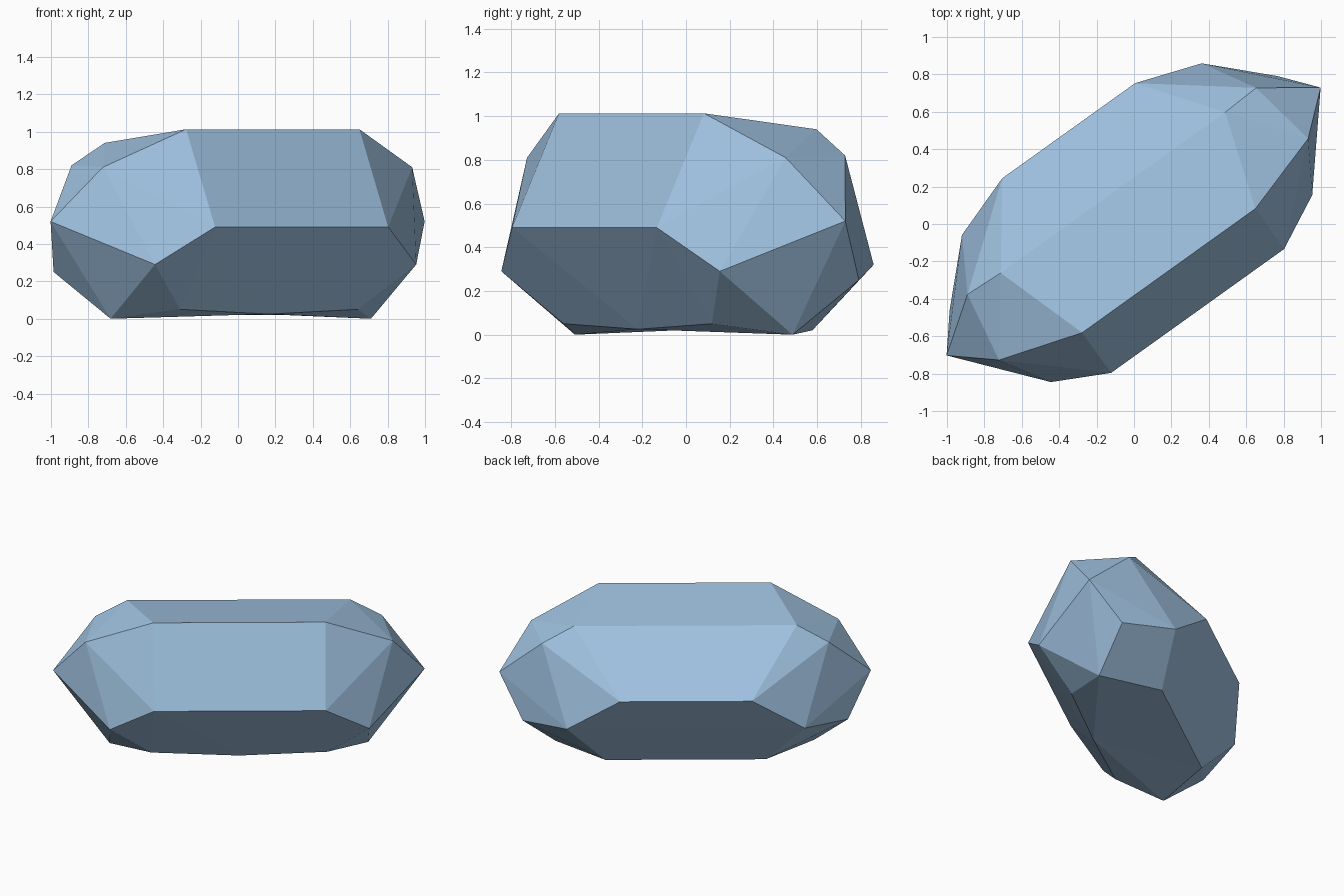
import bpy, bmesh
from mathutils import Vector

cube = bpy.data.objects.get("Cube")
if cube:
    bpy.data.objects.remove(cube)

# Crystal frame: long axis and the direction across it
ALONG = Vector((0.813, 0.582, 0))
ACROSS = Vector((-0.582, 0.813, 0))

# Corners of one half: distance along, across, height
UPPER = {
    "tip": (1.23, 0.012, 0.52),
    "front_top": (0.57, -0.311, 1.013),
    "front_girdle": (0.569, -0.576, 0.49),
    "front_low_end": (0.859, -0.429, 0.29),
    "top_end": (1.017, -0.171, 0.81),
    "back_ridge": (0.738, 0.202, 0.94),
    "back_ridge_end": (0.949, 0.212, 0.82),
    "back_girdle": (0.437, 0.609, 0.575),
    "back_low_end": (0.788, 0.488, 0.32),
    "low_end": (1.077, 0.198, 0.25),
}
BASE = {
    "front": (0.583, -0.276, 0.05),
    "end": (0.856, -0.017, 0.0),
    "back": (0.53, 0.328, 0.02),
}


def corner(bm, point, side):
    along, across, height = point
    place = ALONG * (side * along + 0.006) + ACROSS * across
    return bm.verts.new((place.x, place.y, height))


bm = bmesh.new()
for point in UPPER.values():
    for side in (-1, 1):
        corner(bm, point, side)

# Underside outline, from one front corner round the back to the other
outline = [corner(bm, BASE[n], -1) for n in ("front", "end", "back")]
outline += [corner(bm, BASE[n], 1) for n in ("back", "end", "front")]
middle = corner(bm, (0, -0.276, 0.025), 1)

# Facets wrap the corners
bmesh.ops.convex_hull(bm, input=bm.verts[:])

# Slightly hollow underside replaces the flat wrap
base = set(outline + [middle])
under = [f for f in bm.faces if all(v in base for v in f.verts)]
bmesh.ops.delete(bm, geom=under, context="FACES_ONLY")
for a, b in zip(outline, outline[1:]):
    bm.faces.new((middle, a, b))
bmesh.ops.recalc_face_normals(bm, faces=bm.faces[:])

mesh = bpy.data.meshes.new("crystal")
bm.to_mesh(mesh)
bm.free()
crystal = bpy.data.objects.new("crystal", mesh)
bpy.context.collection.objects.link(crystal)

# Pale blue colour
blue = bpy.data.materials.new("pale_blue")
blue.use_nodes = True
colour = (0.35, 0.54, 0.75, 1)
blue.diffuse_color = colour
blue.node_tree.nodes["Principled BSDF"].inputs["Base Color"].default_value = colour
mesh.materials.append(blue)
